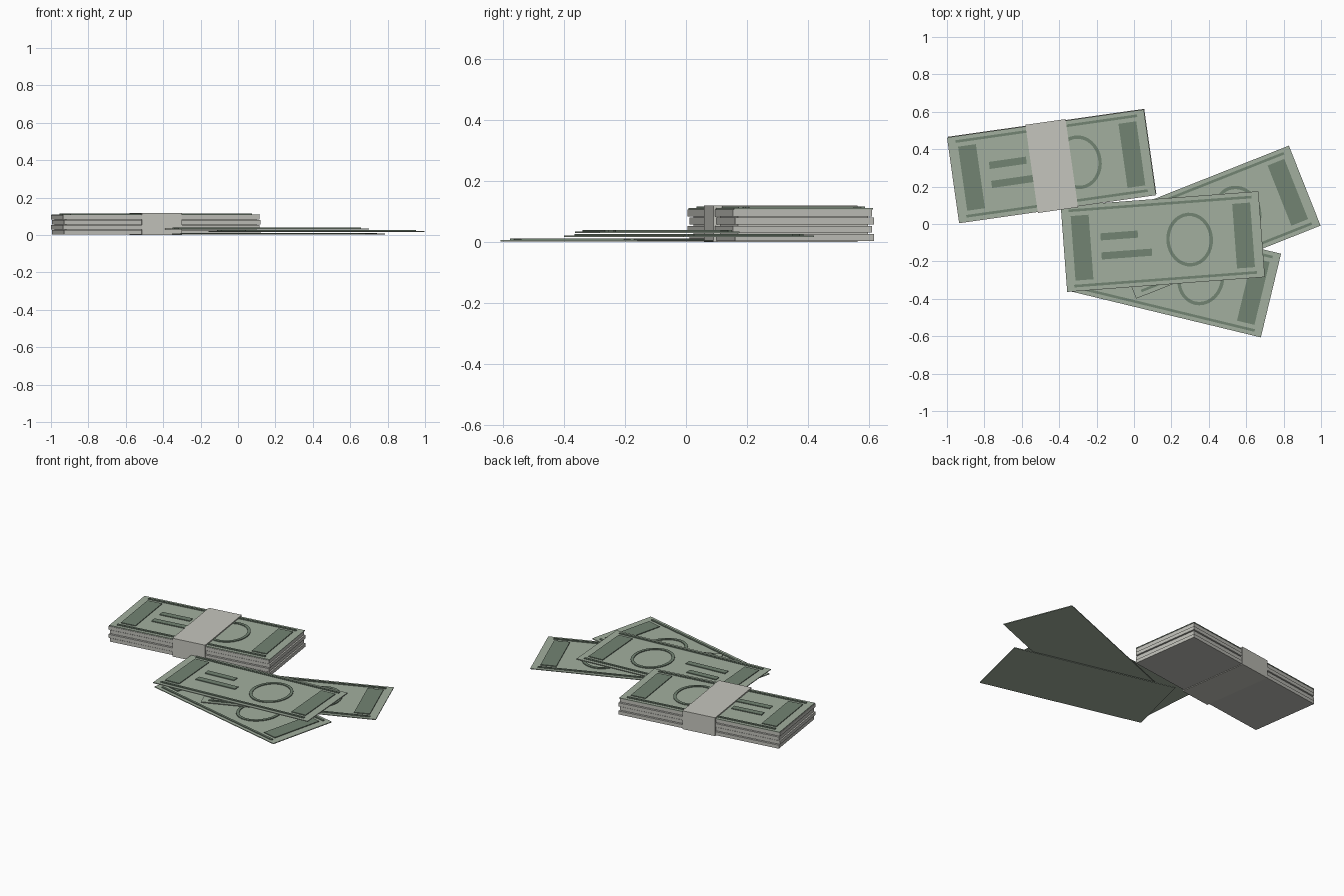
import bpy, bmesh, math
from mathutils import Matrix, Vector

cube = bpy.data.objects.get("Cube")
if cube:
    bpy.data.objects.remove(cube)


def material(name, rgb):
    m = bpy.data.materials.new(name)
    m.use_nodes = True
    m.diffuse_color = (*rgb, 1)
    bsdf = next(n for n in m.node_tree.nodes if n.type == "BSDF_PRINCIPLED")
    bsdf.inputs["Base Color"].default_value = (*rgb, 1)
    return m


GREEN = material("pale green", (0.36, 0.43, 0.345))
INK = material("dark green", (0.17, 0.23, 0.17))
PAPER = material("paper grey", (0.52, 0.52, 0.48))
BAND = material("band grey", (0.56, 0.56, 0.51))

LENGTH, WIDTH = 1.06, 0.46
SHEET, PRINT = 0.005, 0.005


def finish(bm, name, mat, place):
    bmesh.ops.recalc_face_normals(bm, faces=bm.faces)
    mesh = bpy.data.meshes.new(name)
    bm.to_mesh(mesh)
    bm.free()
    mesh.materials.append(mat)
    ob = bpy.data.objects.new(name, mesh)
    ob.matrix_world = place
    bpy.context.collection.objects.link(ob)
    return ob


def add_box(bm, x, y, z, sx, sy, sz):
    """Box centred on x, y with its base at z."""
    m = Matrix.Translation((x, y, z + sz / 2)) @ Matrix.Diagonal((sx, sy, sz, 1))
    bmesh.ops.create_cube(bm, size=1, matrix=m)


def add_ring(bm, x, rx, ry, width, z, h, sides=32):
    """Flat oval ring made from four loops of vertices."""
    loops = []
    for inset, level in ((0, z), (0, z + h), (width, z + h), (width, z)):
        loops.append([bm.verts.new((x + (rx - inset) * math.cos(a),
                                    (ry - inset) * math.sin(a), level))
                      for a in (math.tau * i / sides for i in range(sides))])
    for k in range(4):
        a, b = loops[k], loops[(k + 1) % 4]
        for i in range(sides):
            j = (i + 1) % sides
            bm.faces.new((a[i], a[j], b[j], b[i]))


def note(name, place, z):
    """A sheet of paper with its printed marks."""
    bm = bmesh.new()
    add_box(bm, 0, 0, z, LENGTH, WIDTH, SHEET)
    finish(bm, name + "_sheet", GREEN, place)

    bm = bmesh.new()
    top = z + SHEET
    for side in (-1, 1):
        add_box(bm, side * 0.433, 0, top, 0.096, 0.346, PRINT)      # end panel
        add_box(bm, 0, side * 0.202, top, 0.98, 0.014, PRINT)       # border line
    add_box(bm, -0.23, 0.05, top, 0.2, 0.038, PRINT)                # text bars
    add_box(bm, -0.197, -0.052, top, 0.27, 0.038, PRINT)
    add_ring(bm, 0.144, 0.125, 0.144, 0.018, top, PRINT)            # oval frame
    finish(bm, name + "_print", INK, place)


def placed(x, y, degrees):
    return Matrix.Translation((x, y, 0)) @ Matrix.Rotation(math.radians(degrees), 4, "Z")


# Loose notes, fanned out on top of each other
note("bottom_note", placed(0.217, -0.258, -13.6), 0.002)
note("middle_note", placed(0.42, 0.01, 21.6), 0.016)
note("top_note", placed(0.154, -0.094, 4.3), 0.030)

# Bundle: four packs separated by grooves
bundle = placed(-0.44, 0.31, 8.1)
BASE, PITCH, GROOVE = 0.004, 0.0265, 0.004
for i in range(4):
    bm = bmesh.new()
    shift = 0.003 * (-1) ** i
    add_box(bm, shift, shift, BASE + i * PITCH, LENGTH, WIDTH, PITCH - GROOVE)
    finish(bm, f"bundle_pack_{i + 1}", PAPER, bundle)
bm = bmesh.new()
add_box(bm, 0, 0, BASE + 0.002, LENGTH - 0.03, WIDTH - 0.03, 4 * PITCH - 0.01)
finish(bm, "bundle_core", PAPER, bundle)
note("bundle_face", bundle, BASE + 4 * PITCH - GROOVE)

# Paper band wrapped around the bundle
bm = bmesh.new()
add_box(bm, 0, 0, 0, 0.217, WIDTH + 0.016, 0.119)
finish(bm, "paper_band", BAND, bundle)
